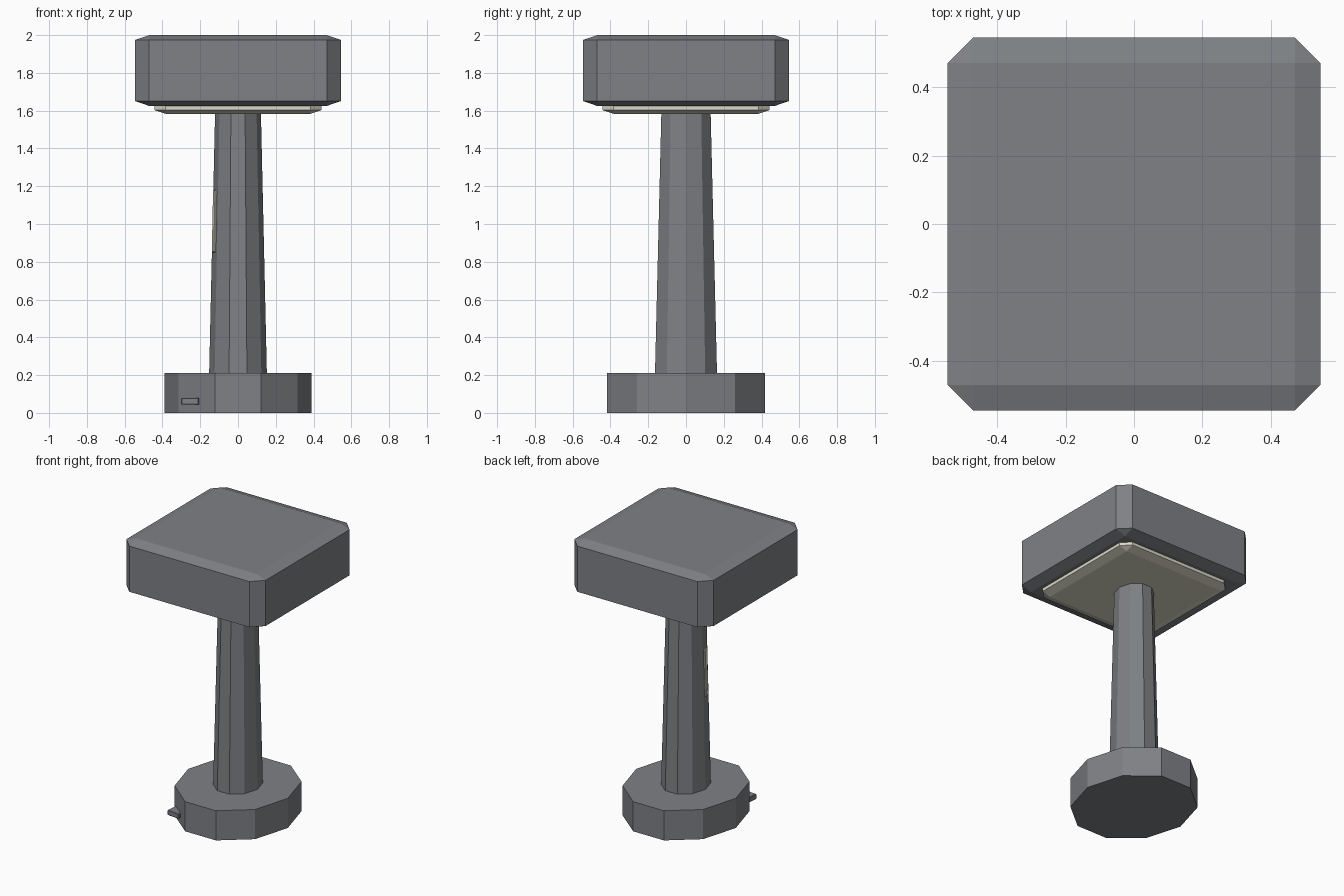
import bpy, bmesh, math
from mathutils import Matrix, Vector

cube = bpy.data.objects.get("Cube")
if cube:
    bpy.data.objects.remove(cube, do_unlink=True)


def material(name, rgb):
    m = bpy.data.materials.new(name)
    m.use_nodes = True
    m.diffuse_color = (*rgb, 1)
    m.node_tree.nodes["Principled BSDF"].inputs["Base Color"].default_value = (*rgb, 1)
    return m


grey = material("slate_grey", (0.21, 0.22, 0.235))
cream = material("warm_cream", (0.71, 0.69, 0.57))


def finish(name, bm, mat):
    bmesh.ops.recalc_face_normals(bm, faces=bm.faces)
    mesh = bpy.data.meshes.new(name)
    bm.to_mesh(mesh)
    bm.free()
    mesh.materials.append(mat)
    ob = bpy.data.objects.new(name, mesh)
    bpy.context.collection.objects.link(ob)
    return ob


def bevel_box(name, size, z0, height, bevel, mat):
    """Square block, bevelled as a cube and then flattened."""
    bm = bmesh.new()
    bmesh.ops.create_cube(bm, size=size)
    bmesh.ops.bevel(bm, geom=bm.edges[:], offset=bevel, segments=1, affect="EDGES")
    bmesh.ops.scale(bm, vec=(1, 1, height / size), verts=bm.verts)
    bmesh.ops.translate(bm, vec=(0, 0, z0 + height / 2), verts=bm.verts)
    return finish(name, bm, mat)


DEPTH = 1.13  # depth stretch of the ten-sided parts


def column(name, z0, z1, r0, r1, mat):
    """Ten-sided tapered column with a flat side to the front."""
    bm = bmesh.new()
    bmesh.ops.create_cone(bm, cap_ends=True, segments=10, radius1=r0, radius2=r1,
                          depth=z1 - z0)
    # start with a vertex on the x axis
    first = max((v for v in bm.verts), key=lambda v: v.co.x)
    turn = -math.atan2(first.co.y, first.co.x)
    bmesh.ops.rotate(bm, matrix=Matrix.Rotation(turn, 3, "Z"), verts=bm.verts)
    bmesh.ops.scale(bm, vec=(1, DEPTH, 1), verts=bm.verts)
    bmesh.ops.translate(bm, vec=(0, 0, (z0 + z1) / 2), verts=bm.verts)
    return finish(name, bm, mat)


def box(name, size, matrix, mat, bevel):
    bm = bmesh.new()
    bmesh.ops.create_cube(bm, size=1)
    bmesh.ops.scale(bm, vec=size, verts=bm.verts)
    bmesh.ops.bevel(bm, geom=bm.edges[:], offset=bevel, segments=1, affect="EDGES")
    bm.transform(matrix)
    return finish(name, bm, mat)


# Foot, stem, head and the light panel beneath it
column("base", 0, 0.21, 0.39, 0.39, grey)
column("stem", 0.20, 1.65, 0.153, 0.12, grey)
bevel_box("lamp_head", 1.09, 1.625, 0.375, 0.075, grey)
bevel_box("light_panel", 0.886, 1.583, 0.30, 0.06, cream)

# Tall switch lying on the front right facet of the stem
def facet_point(angle, r):
    return Vector((r * math.cos(angle), DEPTH * r * math.sin(angle), 0))


def facet_middle(z):
    r = 0.153 - 0.033 * (z - 0.2) / 1.45
    p = (facet_point(math.pi, r) + facet_point(math.pi * 1.2, r)) / 2
    return p + Vector((0, 0, z))


low, high = facet_middle(0.85), facet_middle(1.18)
up = (high - low).normalized()
side = (facet_point(math.pi * 1.2, 1) - facet_point(math.pi, 1)).normalized()
out = side.cross(up).normalized()
if out.x > 0:
    out = -out
side = up.cross(out)
frame = Matrix((side, up, out)).transposed().to_4x4()
frame.translation = (low + high) / 2
box("switch", (0.045, (high - low).length, 0.018), frame, cream, 0.004)

# Small socket at the foot
socket = Matrix.Translation((-0.248, -0.30, 0.062)) @ Matrix.Rotation(-0.1, 4, "Z")
box("socket", (0.095, 0.13, 0.036), socket, grey, 0.004)
